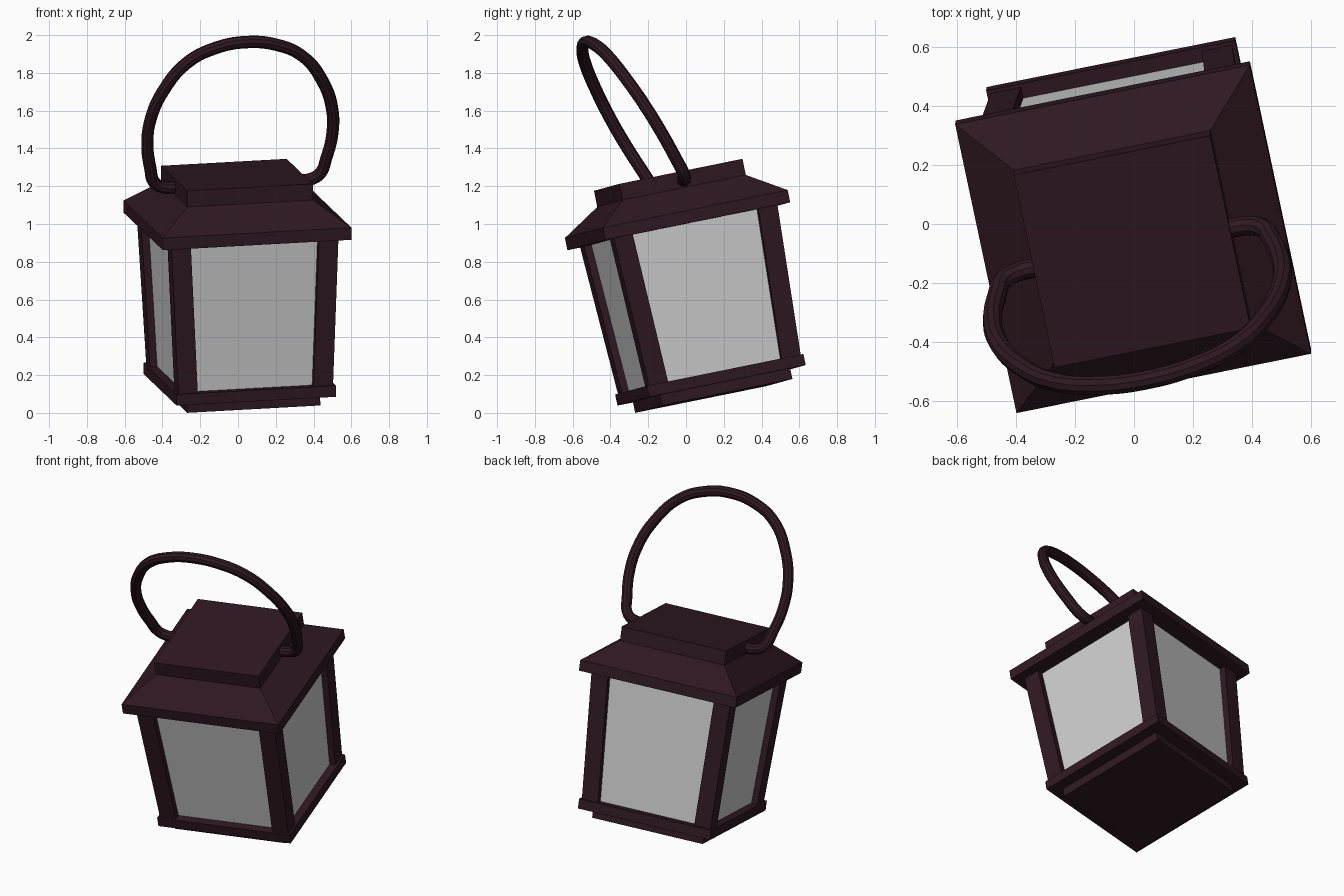
import bpy, bmesh
from mathutils import Vector, Matrix

if "Cube" in bpy.data.objects:
    bpy.data.objects.remove(bpy.data.objects["Cube"])

# Tilted frame of the whole lantern (origin at the centre of its underside)
ux = Vector((0.979, 0.197, 0.054)).normalized()
uy = Vector((-0.20, 0.96, 0.195))
uy = (uy - ux * uy.dot(ux)).normalized()
uz = ux.cross(uy)
FRAME = Matrix((ux, uy, uz)).transposed().to_4x4()
FRAME.translation = (0.010, 0.147, 0.090)

metal = bpy.data.materials.new("dark_metal")
metal.diffuse_color = (0.028, 0.009, 0.016, 1)
metal.use_nodes = True
metal.node_tree.nodes["Principled BSDF"].inputs["Base Color"].default_value = metal.diffuse_color


def rect(cx, cy, half, z):
    return [(cx + sx * half, cy + sy * half, z)
            for sx, sy in ((-1, -1), (1, -1), (1, 1), (-1, 1))]


def loft(name, rings, mat=metal):
    """Flat-faced solid through a stack of square rings."""
    bm = bmesh.new()
    rows = [[bm.verts.new(p) for p in r] for r in rings]
    bm.faces.new(rows[0][::-1])
    bm.faces.new(rows[-1])
    for a, b in zip(rows, rows[1:]):
        for i in range(4):
            j = (i + 1) % 4
            bm.faces.new((a[i], a[j], b[j], b[i]))
    me = bpy.data.meshes.new(name)
    bm.to_mesh(me)
    bm.free()
    ob = bpy.data.objects.new(name, me)
    bpy.context.collection.objects.link(ob)
    ob.matrix_world = FRAME
    if mat:
        me.materials.append(mat)
    return ob


def slab(name, half, z0, z1):
    return loft(name, [rect(0, 0, half, z0), rect(0, 0, half, z1)])


# Stepped base
slab("base_foot", 0.36, 0.0, 0.057)
slab("base_plate", 0.431, 0.057, 0.117)

# Glass body, slightly wider at the top
loft("glass_panes", [rect(0, 0, 0.38, 0.11), rect(0, 0, 0.412, 0.93)], None)

# Four leaning corner posts
W = 0.0525
for sx, sy, label in ((-1, -1, "front_left"), (1, -1, "front_right"),
                      (1, 1, "back_right"), (-1, 1, "back_left")):
    lo, hi = 0.418 - W, 0.452 - W
    loft("post_" + label, [rect(sx * lo, sy * lo, W, 0.11),
                           rect(sx * hi, sy * hi, W, 0.925)])

# Roof: eave and slope in one piece, then the square cap
loft("roof", [rect(0, 0, 0.51, 0.917), rect(0, 0, 0.51, 0.983),
              rect(0, 0, 0.34, 1.108)])
slab("roof_cap", 0.34, 1.10, 1.195)

# Swinging handle: half outline mirrored, leaning forward from the cap sides
half = [(0.30, 0), (0.40, 0), (0.45, 0.035), (0.475, 0.12), (0.50, 0.27),
        (0.49, 0.43), (0.43, 0.60), (0.31, 0.765), (0.16, 0.845), (0, 0.87)]
outline = [(-u, v) for u, v in half] + half[-2::-1]
lean = Vector((0, -0.29, 0.82)).normalized()
cu = bpy.data.curves.new("handle", 'CURVE')
cu.dimensions = '3D'
cu.bevel_depth = 0.033
cu.bevel_resolution = 3
cu.resolution_u = 5
cu.use_fill_caps = True
sp = cu.splines.new('BEZIER')
sp.bezier_points.add(len(outline) - 1)
for bp, (u, v) in zip(sp.bezier_points, outline):
    bp.co = Vector((u, 0, 1.15)) + lean * v
    bp.handle_left_type = bp.handle_right_type = 'AUTO'
cu.materials.append(metal)
handle = bpy.data.objects.new("handle", cu)
bpy.context.collection.objects.link(handle)
handle.matrix_world = FRAME
bpy.context.view_layer.objects.active = handle
handle.select_set(True)
bpy.ops.object.convert(target='MESH')
bpy.ops.object.shade_smooth_by_angle()
